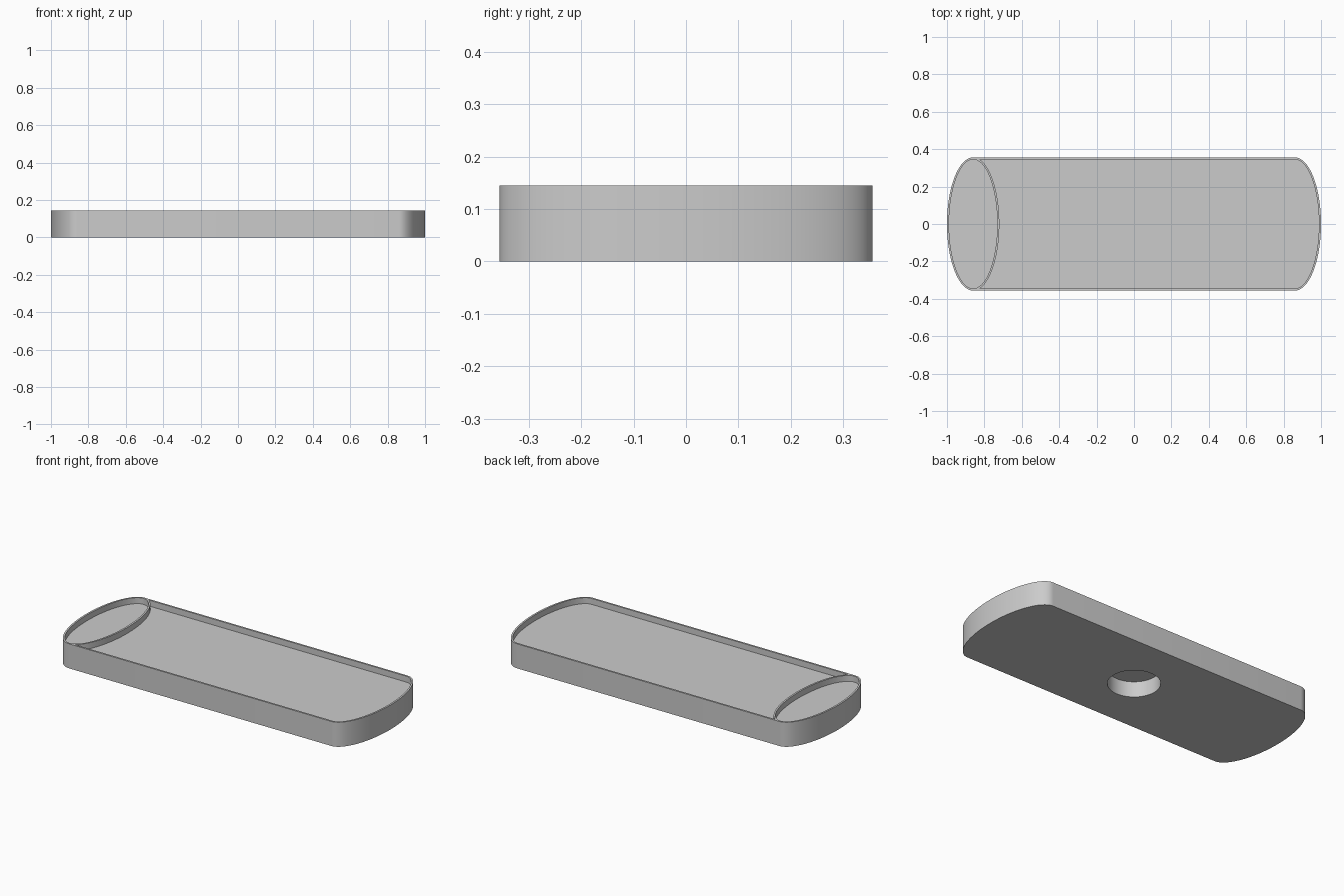
import bpy
import bmesh
from math import pi, sin, cos, asin, radians

cube = bpy.data.objects.get("Cube")
if cube:
    bpy.data.objects.remove(cube, do_unlink=True)

# Main dimensions
END_X = 0.86               # centre of each elliptical end
RX, RY = 0.14, 0.356       # half axes of the ends
WALL = 0.011
HEIGHT, FLOOR = 0.145, 0.11
HOLE_R, HOLE_DEPTH = 0.142, 0.093
STEPS = 48

grey = bpy.data.materials.new("plain grey")
grey.use_nodes = True
colour = (0.6, 0.6, 0.6, 1)
grey.diffuse_color = colour
grey.node_tree.nodes["Principled BSDF"].inputs["Base Color"].default_value = colour


def arc(cx, rx, ry, start, end, steps=STEPS):
    """Points along an elliptical arc, both ends included."""
    angles = [start + (end - start) * i / steps for i in range(steps + 1)]
    return [(cx + rx * cos(a), ry * sin(a)) for a in angles]


def prism(name, outline, low, high):
    """Solid made by raising a flat outline from low to high."""
    bm = bmesh.new()
    base = bm.faces.new([bm.verts.new((x, y, low)) for x, y in outline])
    raised = bmesh.ops.extrude_face_region(bm, geom=[base])["geom"]
    bmesh.ops.translate(bm, vec=(0, 0, high - low),
                        verts=[v for v in raised if isinstance(v, bmesh.types.BMVert)])
    bmesh.ops.recalc_face_normals(bm, faces=bm.faces)
    mesh = bpy.data.meshes.new(name)
    bm.to_mesh(mesh)
    bm.free()
    mesh.materials.append(grey)
    obj = bpy.data.objects.new(name, mesh)
    bpy.context.collection.objects.link(obj)
    return obj


# Tray body with straight sides and elliptical ends
outer = arc(END_X, RX, RY, -pi / 2, pi / 2) + arc(-END_X, RX, RY, pi / 2, 3 * pi / 2)
tray = prism("tray_body", outer, 0, HEIGHT)

# Long pocket, bounded on the left by the curved divider
in_rx, in_ry = RX - WALL, RY - WALL
meet = asin(in_ry / RY)
pocket = arc(END_X, in_rx, in_ry, -pi / 2, pi / 2) + arc(-END_X, RX, RY, meet, -meet)

# Small oval pocket and the round socket underneath
oval = arc(-END_X, in_rx, in_ry, 0, 2 * pi, 2 * STEPS)[:-1]
socket = arc(0, HOLE_R, HOLE_R, 0, 2 * pi, 64)[:-1]

cutters = [
    prism("long_pocket_cutter", pocket, FLOOR, HEIGHT + 0.1),
    prism("oval_pocket_cutter", oval, FLOOR, HEIGHT + 0.1),
    prism("socket_cutter", socket, -0.1, HOLE_DEPTH),
]

bpy.ops.object.select_all(action="DESELECT")
bpy.context.view_layer.objects.active = tray
tray.select_set(True)
for cutter in cutters:
    cutter.hide_render = True
    cut = tray.modifiers.new(cutter.name, "BOOLEAN")
    cut.operation = "DIFFERENCE"
    cut.solver = "EXACT"
    cut.object = cutter
    bpy.ops.object.modifier_apply(modifier=cut.name)
    bpy.data.objects.remove(cutter, do_unlink=True)

bpy.ops.object.shade_smooth_by_angle(angle=radians(30))
